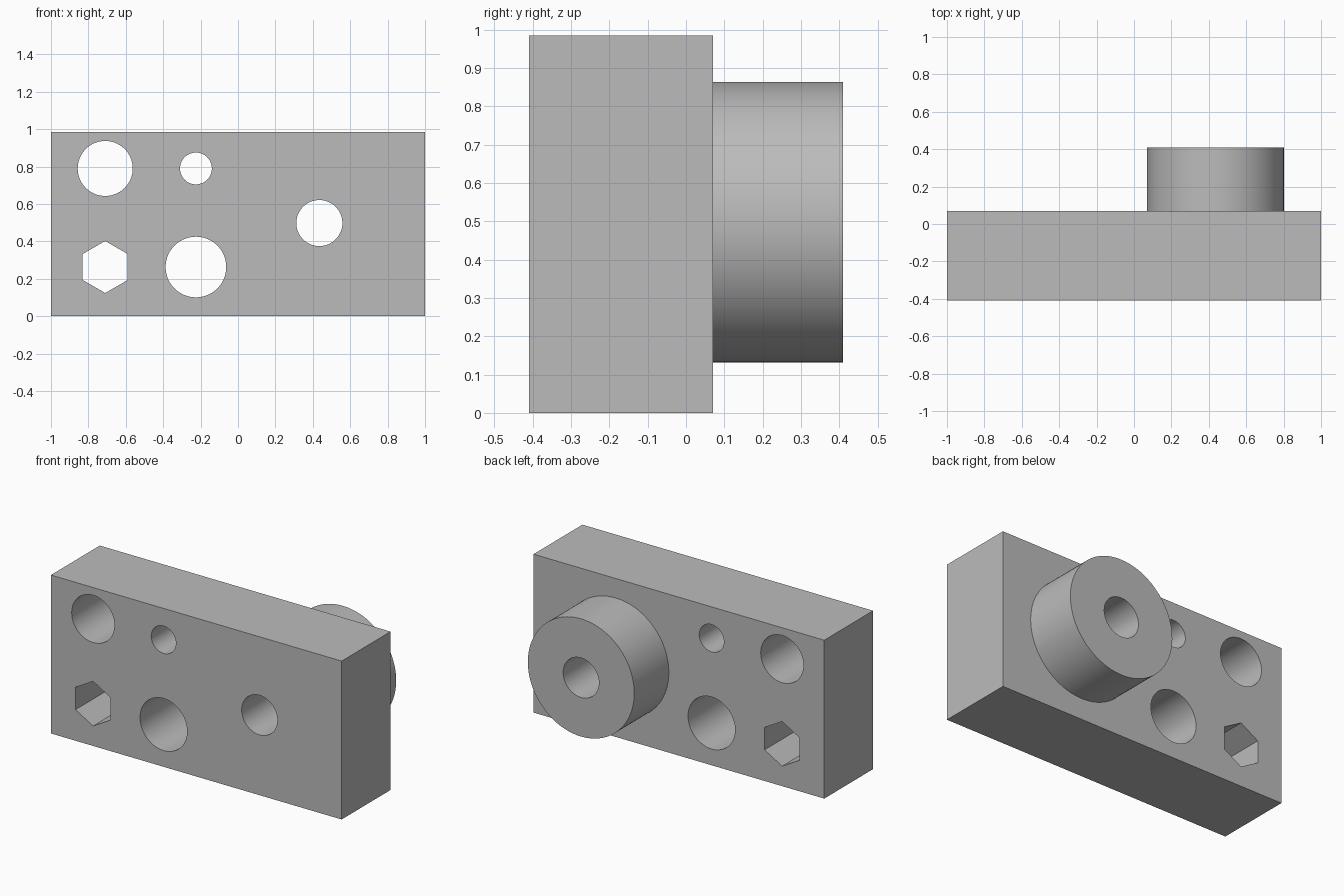
import bpy
import math

cube = bpy.data.objects.get("Cube")
if cube:
    bpy.data.objects.remove(cube, do_unlink=True)

FRONT, FACE, BACK = -0.41, 0.07, 0.41
HEIGHT = 0.985
BOSS_X, BOSS_Z = 0.435, 0.498

grey = bpy.data.materials.new("plain_grey")
grey.use_nodes = True
colour = (0.5, 0.5, 0.5, 1)
grey.diffuse_color = colour
grey.node_tree.nodes["Principled BSDF"].inputs["Base Color"].default_value = colour


def cylinder(name, x, z, radius, y0, y1, sides=96):
    """Cylinder lying along y, with a corner pointing up."""
    bpy.ops.mesh.primitive_cylinder_add(
        vertices=sides, radius=radius, depth=y1 - y0,
        location=(x, (y0 + y1) / 2, z), rotation=(math.pi / 2, 0, 0))
    obj = bpy.context.object
    obj.name = name
    obj.data.materials.append(grey)
    return obj


def combine(target, tool, operation):
    """Apply a boolean and discard the tool."""
    tool.hide_render = True
    bpy.context.view_layer.objects.active = target
    mod = target.modifiers.new(tool.name, "BOOLEAN")
    mod.operation = operation
    mod.solver = "EXACT"
    mod.object = tool
    bpy.ops.object.modifier_apply(modifier=mod.name)
    bpy.data.objects.remove(tool, do_unlink=True)


# Rectangular block
bpy.ops.mesh.primitive_cube_add(size=1, location=(0, (FRONT + FACE) / 2, HEIGHT / 2))
block = bpy.context.object
block.name = "drilled_block"
block.scale = (2, FACE - FRONT, HEIGHT)
bpy.ops.object.transform_apply(location=True, rotation=True, scale=True)
block.data.materials.append(grey)

# Round boss on the back
combine(block, cylinder("boss", BOSS_X, BOSS_Z, 0.366, FACE - 0.1, BACK), "UNION")

# Through holes: name, x, z, radius, sides
holes = [
    ("boss_bore", BOSS_X, BOSS_Z, 0.123, 96),
    ("upper_large_hole", -0.71, 0.79, 0.147, 96),
    ("upper_small_hole", -0.225, 0.79, 0.085, 96),
    ("lower_large_hole", -0.225, 0.263, 0.162, 96),
    ("hex_hole", -0.71, 0.263, 0.139, 6),
]
for name, x, z, radius, sides in holes:
    combine(block, cylinder(name, x, z, radius, FRONT - 0.1, BACK + 0.1, sides),
            "DIFFERENCE")

# Smooth round walls, sharp edges
bpy.ops.object.select_all(action="DESELECT")
block.select_set(True)
bpy.context.view_layer.objects.active = block
bpy.ops.object.shade_smooth_by_angle(angle=math.radians(30))
